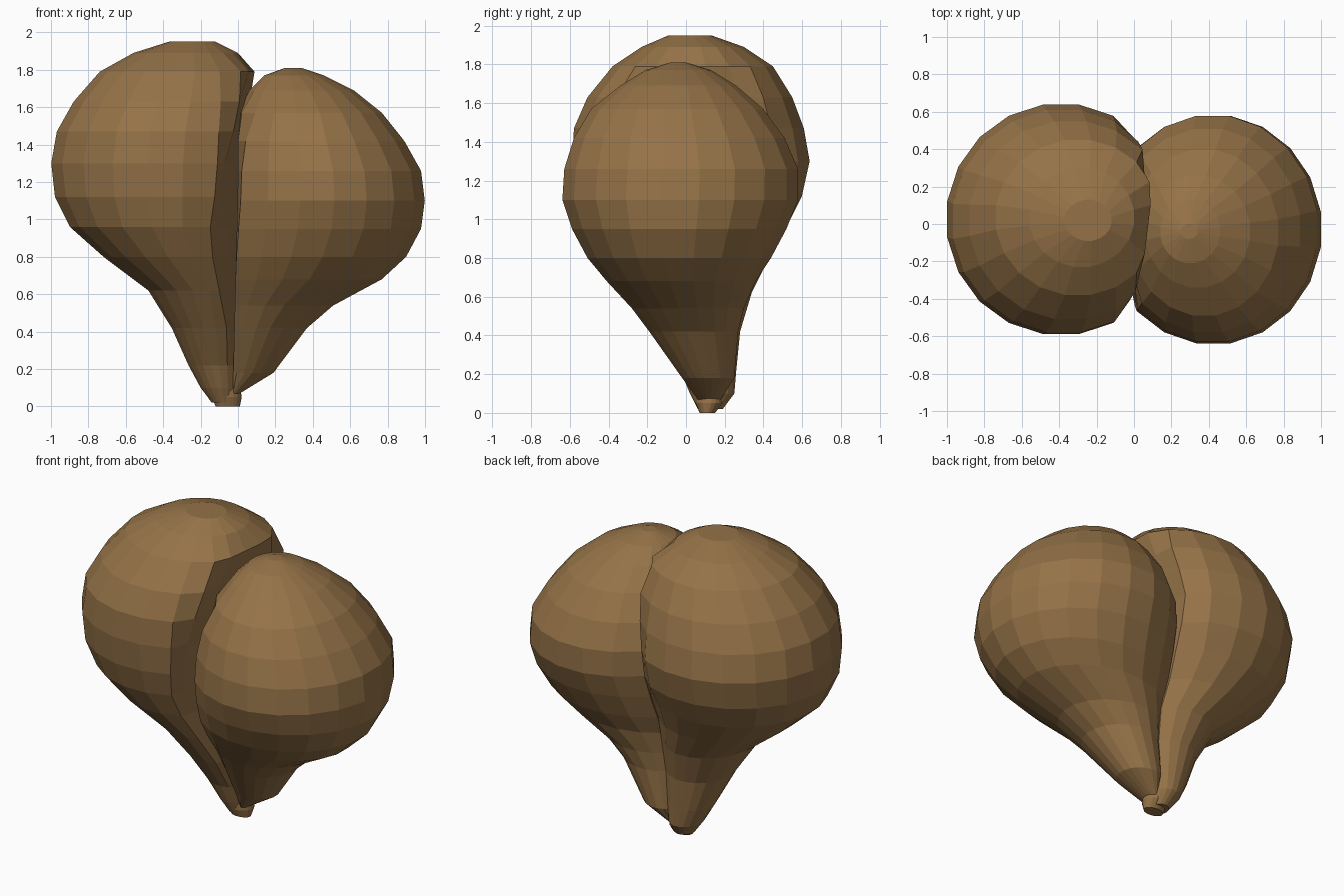
import bpy, bmesh, math

brown = bpy.data.materials.new("warm brown")
brown.diffuse_color = (0.30, 0.17, 0.064, 1)
SIDES = 20


def lobe(name, rings, limit):
    """Loft ellipse rings (z, x min, x max, y min, y max); limit() flattens the inner side."""
    bm = bmesh.new()
    loops = []
    for z, x0, x1, y0, y1 in rings:
        loop = []
        for i in range(SIDES):
            a = 2 * math.pi * (i + 0.5) / SIDES
            # slight outward scale makes the facets straddle the curve
            y = (y0 + y1) / 2 + (y1 - y0) / 2 * 1.01 * math.sin(a)
            x = (x0 + x1) / 2 + (x1 - x0) / 2 * 1.01 * math.cos(a)
            loop.append(bm.verts.new((limit(x, y, z), y, z)))
        loops.append(loop)
    for a, b in zip(loops, loops[1:]):
        for i in range(SIDES):
            j = (i + 1) % SIDES
            bm.faces.new((a[i], a[j], b[j], b[i]))
    bm.faces.new(loops[0][::-1])
    bm.faces.new(loops[-1])
    bmesh.ops.recalc_face_normals(bm, faces=bm.faces)
    me = bpy.data.meshes.new(name)
    bm.to_mesh(me)
    bm.free()
    me.materials.append(brown)
    ob = bpy.data.objects.new(name, me)
    bpy.context.collection.objects.link(ob)
    return ob


# Inner faces: the left one slopes back from the front and leans inward at the top
def left_limit(x, y, z):
    lean = 0.08 * max(0, (z - 1.3) / 0.5)
    t = min(1, max(0, (z - 0.9) / 0.5))
    front = 0.30 - 0.18 * t
    return min(x, lean + 0.01 + front * min(y - 0.1, 0) - 0.04 * max(y - 0.1, 0))


def right_limit(x, y, z):
    return max(x, -0.03 + 0.03 * min(z, 1.2) / 1.2)


# Left, taller lobe
lobe("left_lobe", [
    (0.02, -0.14, -0.02, 0.06, 0.19),
    (0.10, -0.20, 0.00, 0.02, 0.25),
    (0.22, -0.265, 0.02, -0.03, 0.26),
    (0.42, -0.355, 0.05, -0.16, 0.28),
    (0.62, -0.48, 0.08, -0.30, 0.34),
    (0.80, -0.72, 0.10, -0.43, 0.43),
    (0.96, -0.90, 0.14, -0.52, 0.52),
    (1.12, -0.98, 0.20, -0.57, 0.60),
    (1.30, -1.00, 0.22, -0.59, 0.64),
    (1.47, -0.97, 0.22, -0.58, 0.61),
    (1.63, -0.88, 0.20, -0.51, 0.55),
    (1.79, -0.74, 0.14, -0.38, 0.45),
    (1.89, -0.56, 0.00, -0.23, 0.30),
    (1.95, -0.37, -0.12, -0.09, 0.13)], left_limit)

# Right, shorter lobe
lobe("right_lobe", [
    (0.07, -0.05, 0.01, 0.06, 0.18),
    (0.18, -0.08, 0.19, -0.02, 0.25),
    (0.42, -0.10, 0.37, -0.19, 0.27),
    (0.54, -0.12, 0.51, -0.28, 0.30),
    (0.68, -0.15, 0.77, -0.41, 0.36),
    (0.80, -0.16, 0.90, -0.51, 0.44),
    (0.95, -0.16, 0.98, -0.59, 0.52),
    (1.10, -0.15, 1.00, -0.64, 0.58),
    (1.26, -0.14, 0.98, -0.63, 0.58),
    (1.42, -0.10, 0.89, -0.58, 0.51),
    (1.57, -0.02, 0.77, -0.49, 0.40),
    (1.69, 0.06, 0.62, -0.34, 0.26),
    (1.77, 0.14, 0.46, -0.21, 0.13),
    (1.81, 0.25, 0.34, -0.08, 0.0)], right_limit)

# Small stem nub joining both lobes
lobe("stem", [
    (0.0, -0.12, 0.01, 0.07, 0.15),
    (0.05, -0.14, 0.02, 0.05, 0.19),
    (0.12, -0.12, 0.01, 0.05, 0.20)], lambda x, y, z: x)
